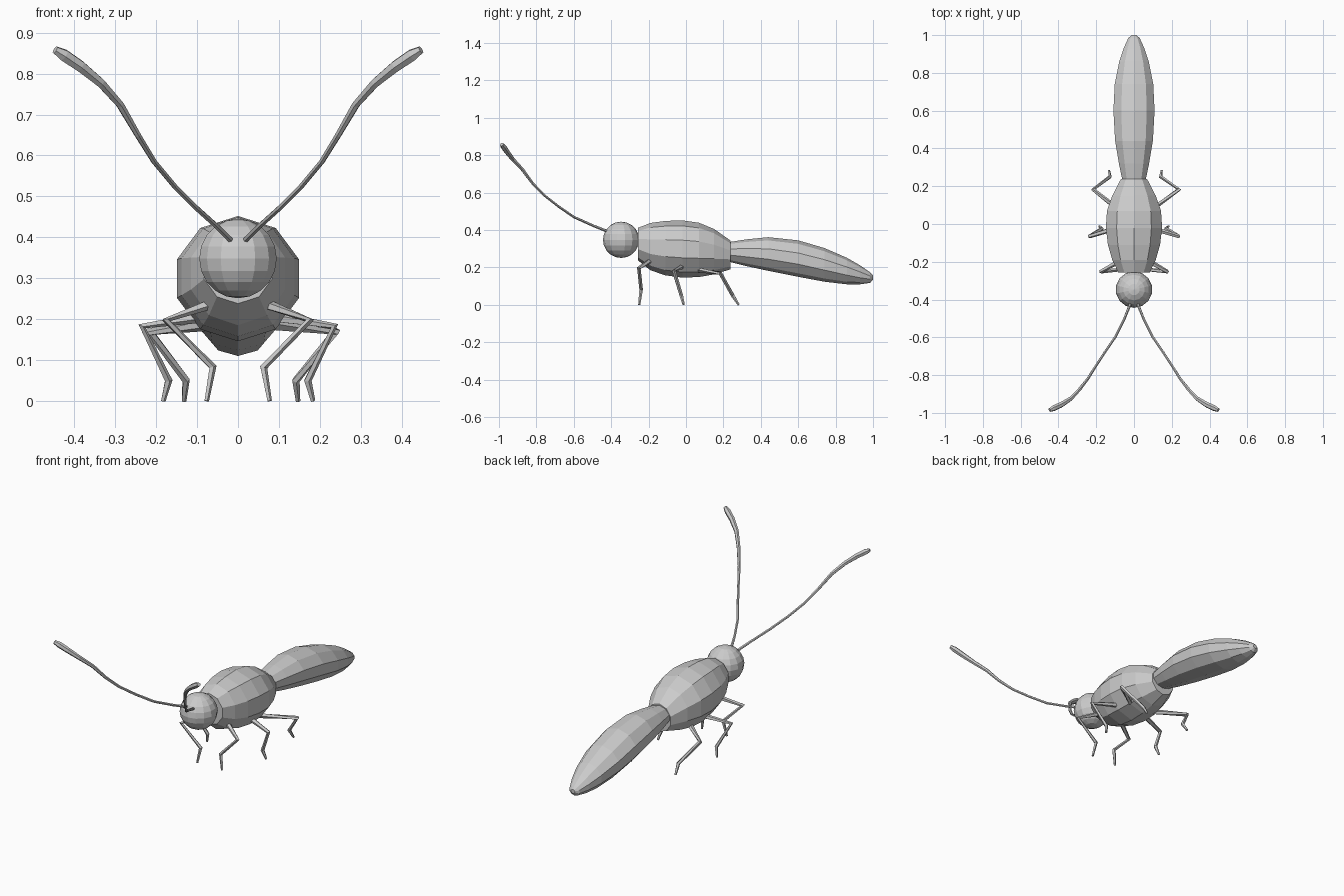
import bpy, bmesh, math
from mathutils import Vector


def finish(bm, name):
    bmesh.ops.recalc_face_normals(bm, faces=bm.faces)
    me = bpy.data.meshes.new(name)
    bm.to_mesh(me)
    bm.free()
    ob = bpy.data.objects.new(name, me)
    bpy.context.collection.objects.link(ob)
    return ob


def skin(bm, rings):
    # bridge successive rings and cap both ends
    n = len(rings[0])
    for a, b in zip(rings, rings[1:]):
        for i in range(n):
            j = (i + 1) % n
            bm.faces.new((a[i], a[j], b[j], b[i]))
    bm.faces.new(rings[0])
    bm.faces.new(rings[-1])


def body(name, sections, sides=10):
    # sections: y, top z, bottom z, half width
    bm = bmesh.new()
    rings = []
    for y, top, bottom, w in sections:
        c, h = (top + bottom) / 2, (top - bottom) / 2
        ring = []
        for i in range(sides):
            a = math.pi / 2 + math.tau * i / sides
            ring.append(bm.verts.new((w / 0.951 * math.cos(a), y, c + h * math.sin(a))))
        rings.append(ring)
    skin(bm, rings)
    return finish(bm, name)


def tube(name, path, ref, sides):
    # path: x, y, z, radius
    pts = [Vector(p[:3]) for p in path]
    bm = bmesh.new()
    rings = []
    for i, p in enumerate(pts):
        t = Vector()
        if i > 0:
            t += (p - pts[i - 1]).normalized()
        if i < len(pts) - 1:
            t += (pts[i + 1] - p).normalized()
        u = t.cross(Vector(ref)).normalized()
        v = t.cross(u).normalized()
        r = path[i][3]
        rings.append([bm.verts.new(p + r * (math.cos(a) * u + math.sin(a) * v))
                      for a in (math.tau * k / sides for k in range(sides))])
    skin(bm, rings)
    return finish(bm, name)


# head
bm = bmesh.new()
bmesh.ops.create_uvsphere(bm, u_segments=14, v_segments=10, radius=0.097)
bmesh.ops.translate(bm, verts=bm.verts, vec=(0, -0.347, 0.348))
finish(bm, "head")

# thorax
body("thorax", [
    (-0.257, 0.412, 0.238, 0.083), (-0.19, 0.438, 0.185, 0.115),
    (-0.11, 0.449, 0.158, 0.138), (-0.02, 0.452, 0.146, 0.149),
    (0.07, 0.439, 0.149, 0.143), (0.15, 0.406, 0.163, 0.115),
    (0.237, 0.345, 0.19, 0.07)])

# abdomen
body("abdomen", [
    (0.225, 0.335, 0.232, 0.06), (0.32, 0.35, 0.208, 0.08),
    (0.44, 0.362, 0.182, 0.1), (0.6, 0.345, 0.15, 0.109),
    (0.74, 0.304, 0.124, 0.102), (0.86, 0.252, 0.11, 0.078),
    (0.93, 0.212, 0.11, 0.055), (0.985, 0.174, 0.118, 0.03),
    (1.0, 0.158, 0.135, 0.012)])

# antennae with clubbed tips
antenna = [(0.01, -0.40, 0.385, 0.008), (0.05, -0.5, 0.425, 0.007), (0.1, -0.6, 0.47, 0.007),
           (0.155, -0.68, 0.525, 0.007), (0.205, -0.757, 0.585, 0.007),
           (0.245, -0.82, 0.65, 0.008), (0.288, -0.875, 0.724, 0.010),
           (0.335, -0.925, 0.777, 0.012), (0.385, -0.957, 0.818, 0.015),
           (0.425, -0.975, 0.845, 0.016), (0.447, -0.985, 0.858, 0.010)]

# legs: hip, knee, ankle, foot
legs = {
    "front_leg": [(0.06, -0.185, 0.24, 0.014), (0.175, -0.252, 0.197, 0.011),
                  (0.062, -0.24, 0.083, 0.010), (0.077, -0.25, 0.0, 0.006)],
    "middle_leg": [(0.09, -0.02, 0.205, 0.014), (0.235, -0.065, 0.183, 0.011),
                   (0.17, -0.025, 0.05, 0.010), (0.183, -0.012, 0.0, 0.006)],
    "rear_leg": [(0.08, 0.07, 0.185, 0.014), (0.232, 0.183, 0.17, 0.011),
                 (0.137, 0.25, 0.05, 0.010), (0.142, 0.282, 0.0, 0.006)]}

for side, s in (("right", 1), ("left", -1)):
    tube("antenna_" + side, [(s * x, y, z, r) for x, y, z, r in antenna], (s, 0, -1), 6)
    for name, path in legs.items():
        # the left rear leg is held slightly closer to the body
        k = s * (1.03 if s > 0 else 0.93) if name == "rear_leg" else s
        tube(name + "_" + side, [(k * x, y, z, r) for x, y, z, r in path], (0, 1, 0), 5)
